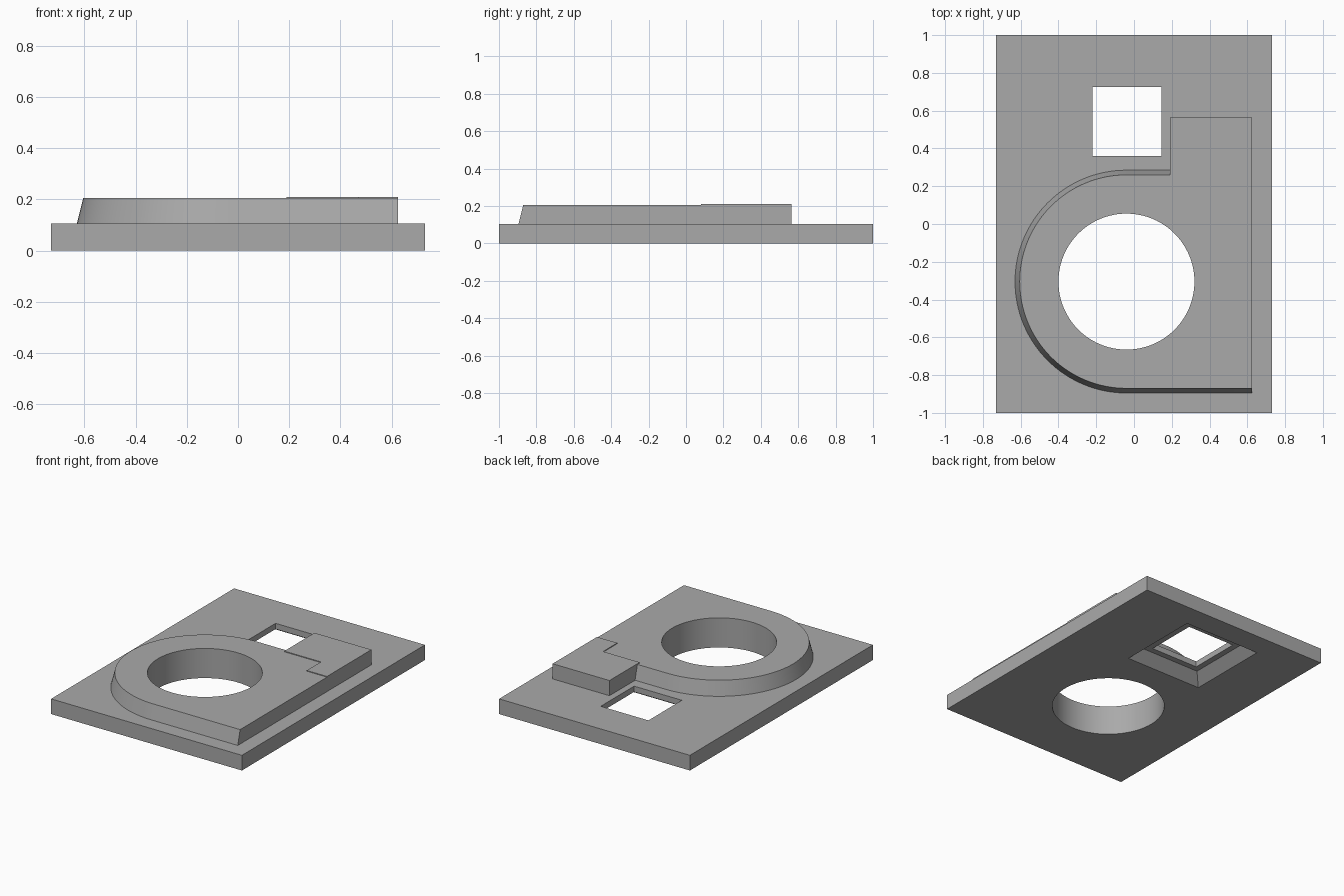
import bpy, bmesh, math

cube = bpy.data.objects.get("Cube")
if cube:
    bpy.data.objects.remove(cube, do_unlink=True)

grey = bpy.data.materials.new("plain grey")
grey.use_nodes = True
grey.diffuse_color = (0.4, 0.4, 0.4, 1)
grey.node_tree.nodes["Principled BSDF"].inputs["Base Color"].default_value = (0.4, 0.4, 0.4, 1)

CX, CY = -0.04, -0.305      # centre of the round opening
WX, WY = -0.0375, 0.5425    # centre of the square window
PLATE, RAISED, PAD = 0.105, 0.205, 0.21


def loft(name, lower, upper, z0, z1):
    """Solid between two matching outlines at two heights."""
    bm = bmesh.new()
    a = [bm.verts.new((x, y, z0)) for x, y in lower]
    b = [bm.verts.new((x, y, z1)) for x, y in upper]
    bm.faces.new(a[::-1])
    bm.faces.new(b)
    n = len(a)
    for i in range(n):
        j = (i + 1) % n
        bm.faces.new((a[i], a[j], b[j], b[i]))
    bmesh.ops.recalc_face_normals(bm, faces=bm.faces)
    mesh = bpy.data.meshes.new(name)
    bm.to_mesh(mesh)
    bm.free()
    mesh.materials.append(grey)
    obj = bpy.data.objects.new(name, mesh)
    bpy.context.collection.objects.link(obj)
    return obj


def square(x, y, hx, hy):
    return [(x - hx, y - hy), (x + hx, y - hy), (x + hx, y + hy), (x - hx, y + hy)]


def arc(r, start, end, steps):
    angles = [math.radians(start + (end - start) * i / steps) for i in range(steps + 1)]
    return [(CX + r * math.cos(t), CY + r * math.sin(t)) for t in angles]


def activate(obj):
    bpy.ops.object.select_all(action='DESELECT')
    obj.select_set(True)
    bpy.context.view_layer.objects.active = obj


def cut(target, cutter):
    cutter.hide_render = True
    mod = target.modifiers.new("cut", 'BOOLEAN')
    mod.operation = 'DIFFERENCE'
    mod.solver = 'EXACT'
    mod.object = cutter
    activate(target)
    bpy.ops.object.modifier_apply(modifier=mod.name)
    bpy.data.objects.remove(cutter, do_unlink=True)


def bore():
    ring = arc(0.36, 0, 360, 96)[:-1]
    return loft("bore_cutter", ring, ring, -0.1, 0.4)


def raised_outline(r):
    """Half-round left end, straight front, square block at the back."""
    return arc(r, 90, 270, 64) + [(0.625, CY - r), (0.625, 0.565), (0.19, 0.565), (0.19, CY + r)]


# Base plate with round opening, square window and flared pocket underneath
outline = square(0, 0, 0.73, 1)
base_plate = loft("base_plate", outline, outline, 0, PLATE)
cut(base_plate, bore())
window = square(WX, WY, 0.1825, 0.1825)
cut(base_plate, loft("window_cutter", window, window, -0.1, 0.3))
DEPTH, FLARE = 0.065, 0.07
wide = 0.293 + FLARE
narrow = 0.293 - FLARE
cut(base_plate, loft("pocket_cutter", square(WX, WY, wide, wide),
                     square(WX, WY, narrow, narrow), -DEPTH, DEPTH))

# Raised platform with sloped front and round edge
platform = loft("raised_platform", raised_outline(0.59), raised_outline(0.565), PLATE, RAISED)
cut(platform, bore())

# Thin stepped pad on the back block
step = [(0.19, 0.235), (0.47, 0.235), (0.47, 0.08), (0.625, 0.08), (0.625, 0.565), (0.19, 0.565)]
loft("stepped_pad", step, step, RAISED, PAD)

for obj in (base_plate, platform):
    activate(obj)
    bpy.ops.object.shade_smooth_by_angle(angle=math.radians(30))
